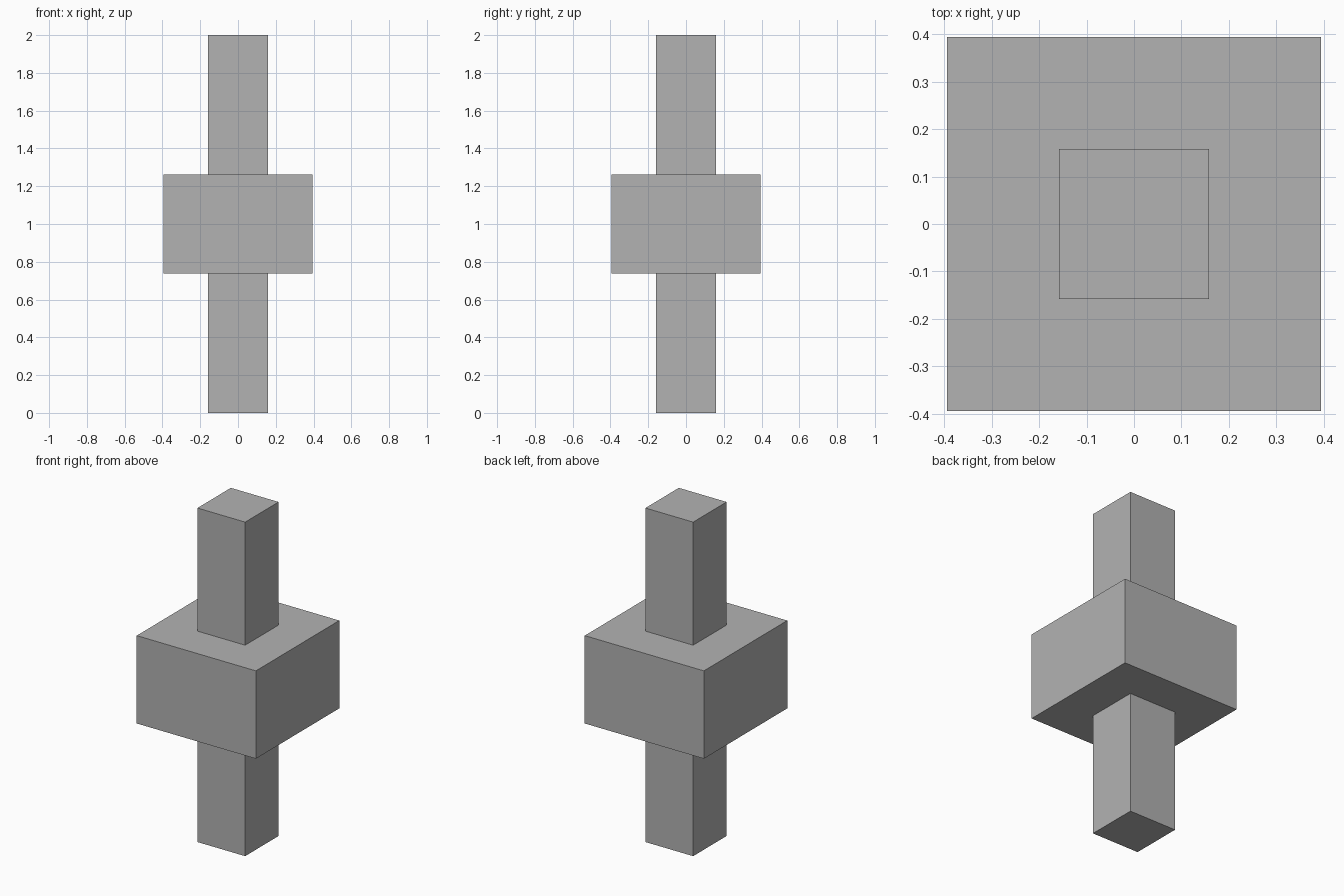
import bpy

default_cube = bpy.data.objects.get("Cube")
if default_cube:
    bpy.data.objects.remove(default_cube, do_unlink=True)

# Single flat grey
GREY = (0.448, 0.448, 0.448, 1.0)
grey = bpy.data.materials.new("plain grey")
grey.use_nodes = True
grey.diffuse_color = GREY
grey.node_tree.nodes["Principled BSDF"].inputs["Base Color"].default_value = GREY


def add_box(name, width, height, middle):
    """Square box centred on the vertical axis."""
    bpy.ops.mesh.primitive_cube_add(size=1, location=(0, 0, middle))
    box = bpy.context.object
    box.name = name
    box.scale = (width, width, height)
    bpy.ops.object.transform_apply(location=False, rotation=False, scale=True)
    box.data.materials.append(grey)
    return box


# Tall square post running through a wider central block
add_box("post", 0.316, 2.0, 1.0)
add_box("central_block", 0.789, 0.526, 1.0)
